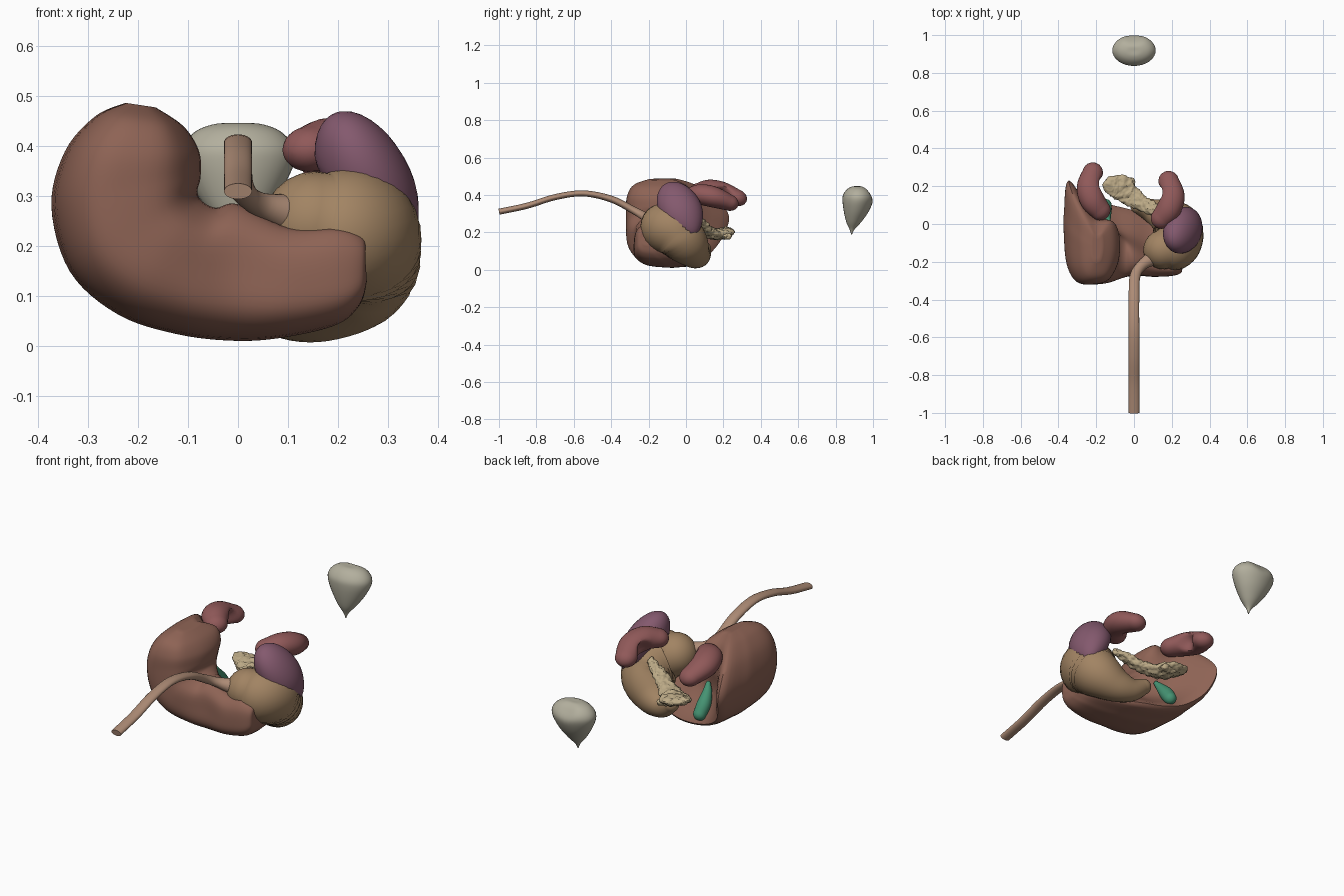
import bpy, bmesh, math
from mathutils import Vector, Matrix, noise

if "Cube" in bpy.data.objects:
    bpy.data.objects.remove(bpy.data.objects["Cube"])


def finish(name, bm, color):
    bmesh.ops.remove_doubles(bm, verts=bm.verts, dist=1e-4)
    bmesh.ops.recalc_face_normals(bm, faces=bm.faces)
    me = bpy.data.meshes.new(name)
    bm.to_mesh(me)
    bm.free()
    ob = bpy.data.objects.new(name, me)
    bpy.context.collection.objects.link(ob)
    mat = bpy.data.materials.new(name)
    mat.diffuse_color = (*color, 1)
    mat.use_nodes = True
    mat.node_tree.nodes["Principled BSDF"].inputs["Base Color"].default_value = mat.diffuse_color
    me.materials.append(mat)
    bpy.context.view_layer.objects.active = ob
    ob.select_set(True)
    bpy.ops.object.shade_smooth_by_angle(angle=math.radians(50))
    ob.select_set(False)
    return ob


def spline(pts, steps, closed=False):
    """Catmull-Rom through tuples of any dimension."""
    n, out = len(pts), []
    get = (lambda i: pts[i % n]) if closed else (lambda i: pts[min(max(i, 0), n - 1)])
    for i in range(n if closed else n - 1):
        for s in range(steps):
            t = s / steps
            out.append(tuple(
                0.5 * (2 * b + (c - a) * t + (2 * a - 5 * b + 4 * c - d) * t * t
                       + (3 * b - a - 3 * c + d) * t ** 3)
                for a, b, c, d in zip(get(i - 1), get(i), get(i + 1), get(i + 2))))
    if not closed:
        out.append(tuple(pts[-1]))
    return out


def loft(rings):
    bm = bmesh.new()
    vs = [[bm.verts.new(p) for p in r] for r in rings]
    n = len(vs[0])
    for a, b in zip(vs, vs[1:]):
        for j in range(n):
            bm.faces.new((a[j], a[(j + 1) % n], b[(j + 1) % n], b[j]))
    bm.faces.new(vs[0])
    bm.faces.new(vs[-1])
    return bm


def tube(path, steps=6, n=28, up=(0, 0, 1), rounded=(True, True)):
    """Sweep of an ellipse; path items are x, y, z, half width, half thickness."""
    sm = spline(path, steps)
    pos = [Vector(p[:3]) for p in sm]
    st = []
    for i, p in enumerate(sm):
        tan = (pos[min(i + 1, len(sm) - 1)] - pos[max(i - 1, 0)]).normalized()
        st.append((pos[i], tan, p[3], p[4]))

    def cap(s, sign):
        c, t, a, b = s
        return [(c + t * sign * a * math.sin(k), t, a * math.cos(k), b * math.cos(k))
                for k in (math.radians(q) for q in (15, 30, 45, 60, 75, 87))]
    if rounded[0]:
        st = cap(st[0], -1)[::-1] + st
    if rounded[1]:
        st = st + cap(st[-1], 1)
    rings = []
    for c, t, a, b in st:
        nrm = (Vector(up) - t * t.dot(Vector(up))).normalized()
        side = t.cross(nrm)
        rings.append([c + side * a * math.cos(2 * math.pi * j / n)
                      + nrm * b * math.sin(2 * math.pi * j / n) for j in range(n)])
    return loft(rings)


def dent(bm, point, radius, push):
    for v in bm.verts:
        d = (v.co - Vector(point)).length / radius
        if d < 1:
            v.co += Vector(push) * (1 - d * d) ** 2


# Liver: wedge sections run from the left tip round to the top of the right lobe
# outer x, z, inner x, z, dome y, outer rim y, inner rim y
sections = [
    (.258, .13, .254, .19, -.235, -.19, -.20),
    (.245, .085, .25, .215, -.26, -.12, -.21),
    (.20, .045, .20, .232, -.275, -.04, -.21),
    (.10, .020, .10, .235, -.28, .02, -.18),
    (.00, .012, .00, .282, -.28, .07, -.13),
    (-.12, .025, -.045, .275, -.295, .10, -.09),
    (-.24, .065, -.075, .29, -.315, .13, -.05),
    (-.335, .15, -.083, .31, -.32, .19, -.03),
    (-.372, .28, -.077, .34, -.32, .23, -.02),
    (-.345, .39, -.080, .39, -.315, .15, .0),
    (-.285, .46, -.11, .44, -.28, .04, .0),
    (-.225, .487, -.165, .478, -.20, -.05, -.06)]
rings = []
for ox, oz, ix, iz, yt, yb, yi in spline(sections, 6):
    h = yb - yt
    prof = [(.09, yb), (.005, yb - .3 * h), (0, yt + .5 * h), (.05, yt + .2 * h),
            (.22, yt + .03 * h), (.5, yt), (.82, yt + .1 * (yi - yt)),
            (1, yt + .5 * (yi - yt)), (.93, yi), (.5, .55 * yi + .45 * yb - .05 * h)]
    rings.append([(ox + (ix - ox) * f, y, oz + (iz - oz) * f)
                  for f, y in spline(prof, 5, True)])
for end, idx in ((rings[0], 0), (rings[-1], len(rings))):
    mid = sum((Vector(p) for p in end), Vector()) / len(end)
    caps = [[mid + (Vector(p) - mid) * k for p in end] for k in (.7, .35)]
    if idx == 0:
        rings = caps[::-1] + rings
    else:
        rings += caps
bm = loft(rings)
dent(bm, (0, -.28, .15), .12, (0, .008, 0))
finish("liver", bm, (.27, .125, .09))

# Stomach
finish("stomach", tube([
    (.155, -.135, .245, .105, .105), (.205, -.115, .23, .135, .135),
    (.235, -.06, .205, .132, .14), (.225, .0, .145, .12, .12),
    (.15, .045, .092, .085, .09), (.08, .075, .08, .06, .06),
    (.02, .095, .11, .04, .04)], up=(0, -.6, .8)), (.36, .23, .125))

# Esophagus
finish("esophagus", tube([
    (0, -1, .31, .028, .016), (0, -.85, .342, .028, .016), (0, -.7, .388, .028, .016),
    (0, -.55, .408, .028, .016), (0, -.4, .378, .028, .018), (.005, -.28, .318, .028, .02),
    (.04, -.22, .285, .028, .024), (.10, -.18, .265, .04, .04)],
    rounded=(False, True)), (.42, .26, .18))

# Spleen: tilted flat ovoid, hollowed on the stomach side
bm = bmesh.new()
bmesh.ops.create_uvsphere(bm, u_segments=36, v_segments=20, radius=1)
d = Vector((.38, .44, -.82)).normalized()
nrm = Vector((.8, .1, .43))
nrm = (nrm - d * nrm.dot(d)).normalized()
w = d.cross(nrm)
for v in bm.verts:
    a, b, c = v.co
    k = 1 - .22 * max(c, 0) ** 2
    v.co = Vector((.26, -.03, .322)) + d * c * .168 + nrm * a * .09 * k + w * b * .115 * k
dent(bm, (.19, -.02, .27), .12, nrm * .035)
finish("spleen", bm, (.23, .10, .155))

# Kidneys: bent bean with a hollow on the inner side
for name, s, dx, dy, dz in (("left_kidney", 1, 0, 0, 0), ("right_kidney", -1, .035, .045, .025)):
    bean = [(.145, .03, .395, .056, .046), (.183, .08, .402, .066, .055),
            (.20, .15, .388, .068, .056), (.183, .228, .36, .054, .044)]
    bm = tube([(s * (x + dx), y + dy, z + dz, a, b) for x, y, z, a, b in bean])
    dent(bm, (s * (.13 + dx), .15 + dy, .37 + dz), .065, (s * .04, 0, .012))
    finish(name, bm, (.28, .10, .10))

# Pancreas: flat lumpy strip with a short side lobe
parts = {"pancreas": [
    (-.115, .205, .205, .05, .02), (-.07, .19, .195, .072, .026), (-.02, .15, .19, .055, .028),
    (.04, .11, .21, .042, .025), (.10, .08, .245, .036, .022), (.16, .055, .275, .02, .016)],
    "pancreas_lobe": [(-.06, .2, .19, .045, .022), (-.02, .212, .182, .03, .018)]}
for name, path in parts.items():
    bm = tube(path, steps=14, n=48)
    bm.normal_update()
    for v in bm.verts:
        v.co += v.normal * (.008 * noise.noise(v.co * 45) + .005 * noise.noise(v.co * 120))
    finish(name, bm, (.50, .40, .24))

# Gallbladder
finish("gallbladder", tube([
    (-.15, .10, .105, .032, .032), (-.152, .07, .145, .034, .034),
    (-.146, .035, .19, .024, .024), (-.135, .01, .225, .012, .012)],
    up=(1, 0, 0)), (.06, .29, .17))

# Bladder: teardrop pointing down, slightly hollow on top
prof = [(.885, .188, .002, .002), (.888, .215, .014, .013), (.897, .255, .048, .04),
        (.91, .31, .086, .066), (.918, .365, .112, .081), (.919, .40, .111, .079),
        (.919, .43, .085, .058), (.918, .445, .045, .03), (.918, .446, .003, .003)]
bm = loft([[(a * math.cos(2 * math.pi * j / 32), cy + b * math.sin(2 * math.pi * j / 32), z)
            for j in range(32)] for cy, z, a, b in spline(prof, 5)])
dent(bm, (0, .99, .42), .07, (0, -.01, -.006))
finish("bladder", bm, (.45, .43, .34))
